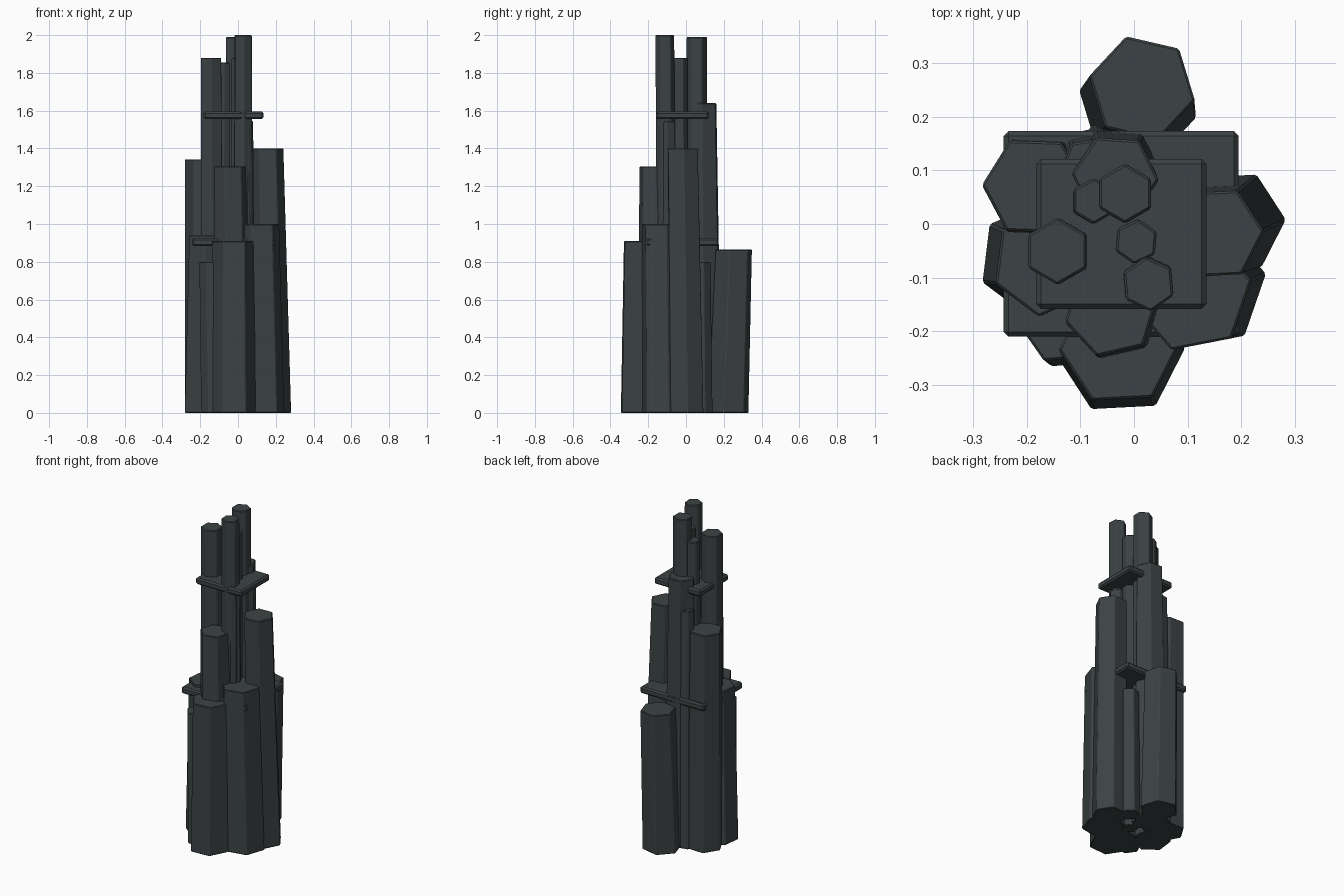
import bpy, bmesh, math

if "Cube" in bpy.data.objects:
    bpy.data.objects.remove(bpy.data.objects["Cube"])

# dark stone colour
mat = bpy.data.materials.new("dark_stone")
mat.diffuse_color = (0.045, 0.055, 0.058, 1)
mat.use_nodes = True
mat.node_tree.nodes["Principled BSDF"].inputs["Base Color"].default_value = mat.diffuse_color


def finish(bm, name, bevel):
    bmesh.ops.recalc_face_normals(bm, faces=bm.faces)
    me = bpy.data.meshes.new(name)
    bm.to_mesh(me)
    bm.free()
    me.materials.append(mat)
    ob = bpy.data.objects.new(name, me)
    bpy.context.collection.objects.link(ob)
    mod = ob.modifiers.new("bevel", 'BEVEL')
    mod.width = bevel
    mod.segments = 1
    return ob


def column(name, top, r_top, height, angle, base, r_base):
    """Leaning, tapering six-sided column."""
    bm = bmesh.new()
    rings = []
    for (cx, cy), r, z in ((base, r_base, 0.0), (top, r_top, height)):
        rings.append([bm.verts.new((cx + r * math.cos(math.radians(angle + 60 * i)),
                                    cy + r * math.sin(math.radians(angle + 60 * i)), z))
                      for i in range(6)])
    lo, hi = rings
    bm.faces.new(lo[::-1])
    bm.faces.new(hi)
    for i in range(6):
        j = (i + 1) % 6
        bm.faces.new((lo[i], lo[j], hi[j], hi[i]))
    finish(bm, name, 0.004)


def slab(name, x0, x1, y0, y1, z0, z1):
    """Flat ledge piercing the columns."""
    bm = bmesh.new()
    bmesh.ops.create_cube(bm, size=1)
    for v in bm.verts:
        v.co = ((x0 + x1) / 2 + v.co.x * (x1 - x0),
                (y0 + y1) / 2 + v.co.y * (y1 - y0),
                (z0 + z1) / 2 + v.co.z * (z1 - z0))
    finish(bm, name, 0.009)


# outer columns: name, top centre, top radius, height, rotation, base centre, base radius
column("back_column", (0.015, 0.253), 0.101, 0.865, 47, (0.007, 0.224), 0.112)
column("right_column", (0.152, -0.018), 0.090, 1.40, 3, (0.183, 0.003), 0.100)
column("front_right_column", (0.107, -0.127), 0.114, 1.00, 11, (0.126, -0.116), 0.122)
column("front_column", (-0.027, -0.228), 0.113, 0.91, 3, (-0.025, -0.238), 0.120)
column("front_inner_column", (-0.043, -0.162), 0.088, 1.305, 13, (-0.030, -0.165), 0.100)
column("left_front_column", (-0.165, -0.072), 0.101, 0.94, 23, (-0.182, -0.066), 0.109)
column("front_left_short_column", (-0.140, -0.195), 0.066, 0.80, 5, (-0.125, -0.200), 0.072)
column("left_back_column", (-0.186, 0.070), 0.097, 1.342, -2, (-0.178, 0.068), 0.105)
column("back_inner_column", (-0.035, 0.088), 0.081, 1.64, -4, (-0.032, 0.100), 0.099)
column("back_right_short_column", (0.098, 0.080), 0.052, 0.80, 15, (0.100, 0.085), 0.058)
column("back_left_thin_column", (-0.090, 0.118), 0.042, 1.46, 10, (-0.092, 0.125), 0.056)
column("right_inner_column", (0.032, -0.102), 0.050, 1.545, 0, (0.035, -0.095), 0.058)

# tall inner spires
column("front_spire", (0.027, -0.112), 0.051, 2.0, 35, (0.025, -0.100), 0.056)
column("back_spire", (-0.017, 0.057), 0.055, 1.99, 30, (-0.015, 0.055), 0.060)
column("left_spire", (-0.143, -0.051), 0.062, 1.88, 30, (-0.135, -0.050), 0.068)
column("middle_spire", (0.004, -0.033), 0.042, 1.88, 25, (0.003, -0.030), 0.046)
column("rear_left_spire", (-0.075, 0.043), 0.043, 1.855, 30, (-0.080, 0.040), 0.047)

# ledges
slab("lower_ledge", -0.243, 0.195, -0.210, 0.173, 0.883, 0.925)
slab("upper_ledge", -0.182, 0.135, -0.158, 0.121, 1.555, 1.595)
